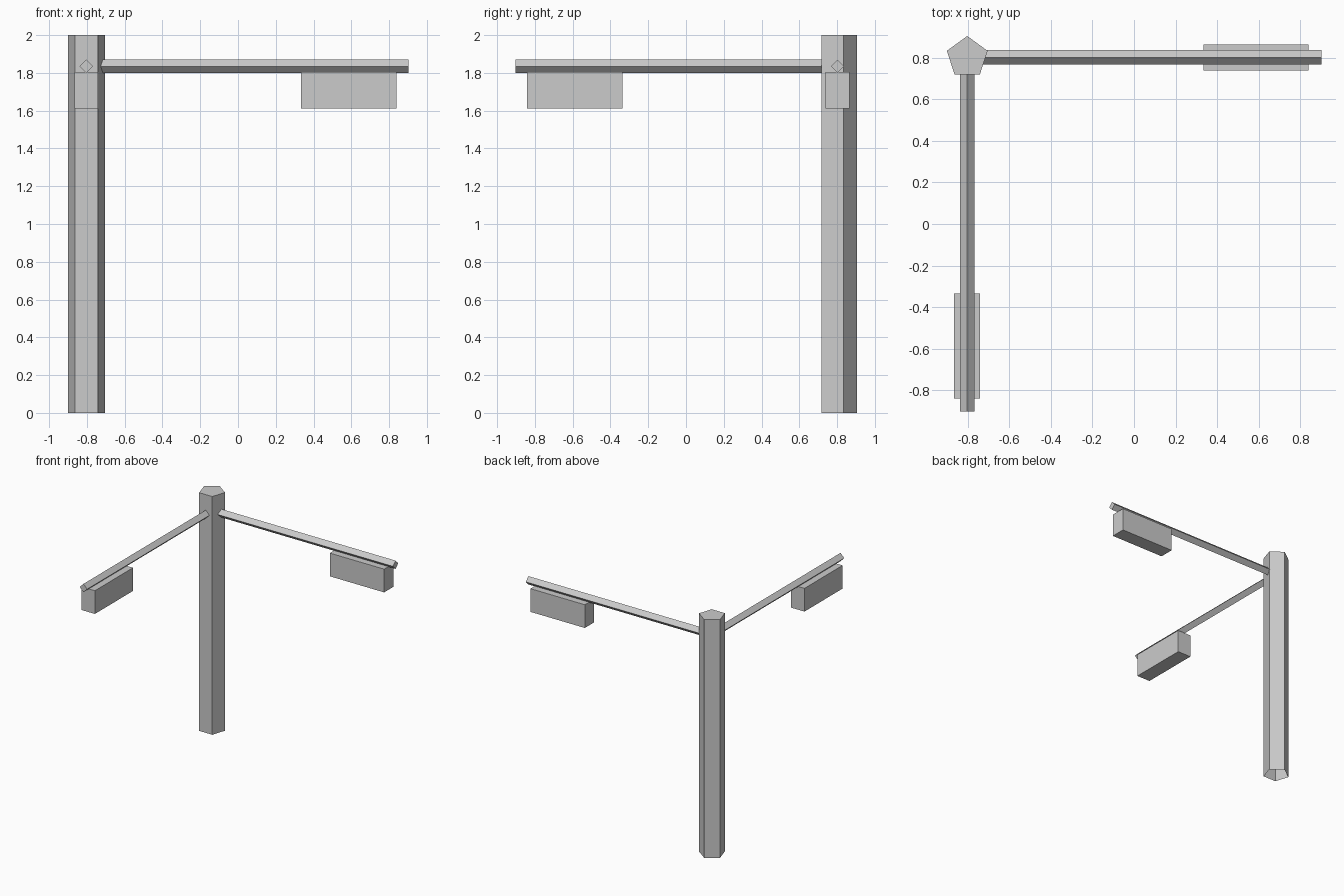
import bpy, bmesh
from math import pi
from mathutils import Matrix, Vector

cube = bpy.data.objects.get("Cube")
if cube:
    bpy.data.objects.remove(cube, do_unlink=True)

grey = bpy.data.materials.new("light grey")
grey.use_nodes = True
colour = (0.6, 0.6, 0.6, 1)
grey.diffuse_color = colour
grey.node_tree.nodes["Principled BSDF"].inputs["Base Color"].default_value = colour

PX, PY = -0.803, 0.802          # pole axis


def finish(name, bm):
    mesh = bpy.data.meshes.new(name)
    bmesh.ops.recalc_face_normals(bm, faces=bm.faces)
    bm.to_mesh(mesh)
    bm.free()
    mesh.materials.append(grey)
    obj = bpy.data.objects.new(name, mesh)
    bpy.context.collection.objects.link(obj)
    return obj


def prism(name, sides, radius, length, matrix, open_bottom=False):
    bm = bmesh.new()
    bmesh.ops.create_cone(bm, cap_ends=True, segments=sides, radius1=radius,
                          radius2=radius, depth=length)
    # turn so one corner points along +y
    corner = bm.verts[:][0].co
    turn = Vector((corner.x, corner.y)).angle_signed(Vector((0, 1)))
    bmesh.ops.rotate(bm, verts=bm.verts, matrix=Matrix.Rotation(-turn, 3, 'Z'))
    if open_bottom:
        bm.normal_update()
        bottom = [f for f in bm.faces if f.normal.z < -0.9]
        bmesh.ops.delete(bm, geom=bottom, context='FACES_ONLY')
    bm.transform(matrix)
    return finish(name, bm)


def box(name, centre, size):
    bm = bmesh.new()
    bmesh.ops.create_cube(bm, size=1)
    bm.transform(Matrix.Translation(centre) @ Matrix.Diagonal((*size, 1)))
    return finish(name, bm)


# Five-sided pole, hollow underneath
prism("pole", 5, 0.103, 2, Matrix.Translation((PX, PY, 1)), open_bottom=True)

# Diamond-section arms, starting just inside the pole walls
START, END, ARM_Z = 0.075, 1.705, 1.835
mid, length = (START + END) / 2, END - START
prism("side_arm", 4, 0.035, length,
      Matrix.Translation((PX + mid, PY, ARM_Z)) @ Matrix.Rotation(pi / 2, 4, 'Y'))
prism("front_arm", 4, 0.035, length,
      Matrix.Translation((PX, PY - mid, ARM_Z)) @ Matrix.Rotation(pi / 2, 4, 'X'))

# Signal boxes hanging below the arm ends
REACH, BOX_Z = 1.39, 1.708
box("side_box", (PX + REACH, PY, BOX_Z), (0.505, 0.125, 0.195))
box("front_box", (PX, PY - REACH, BOX_Z), (0.125, 0.505, 0.195))
